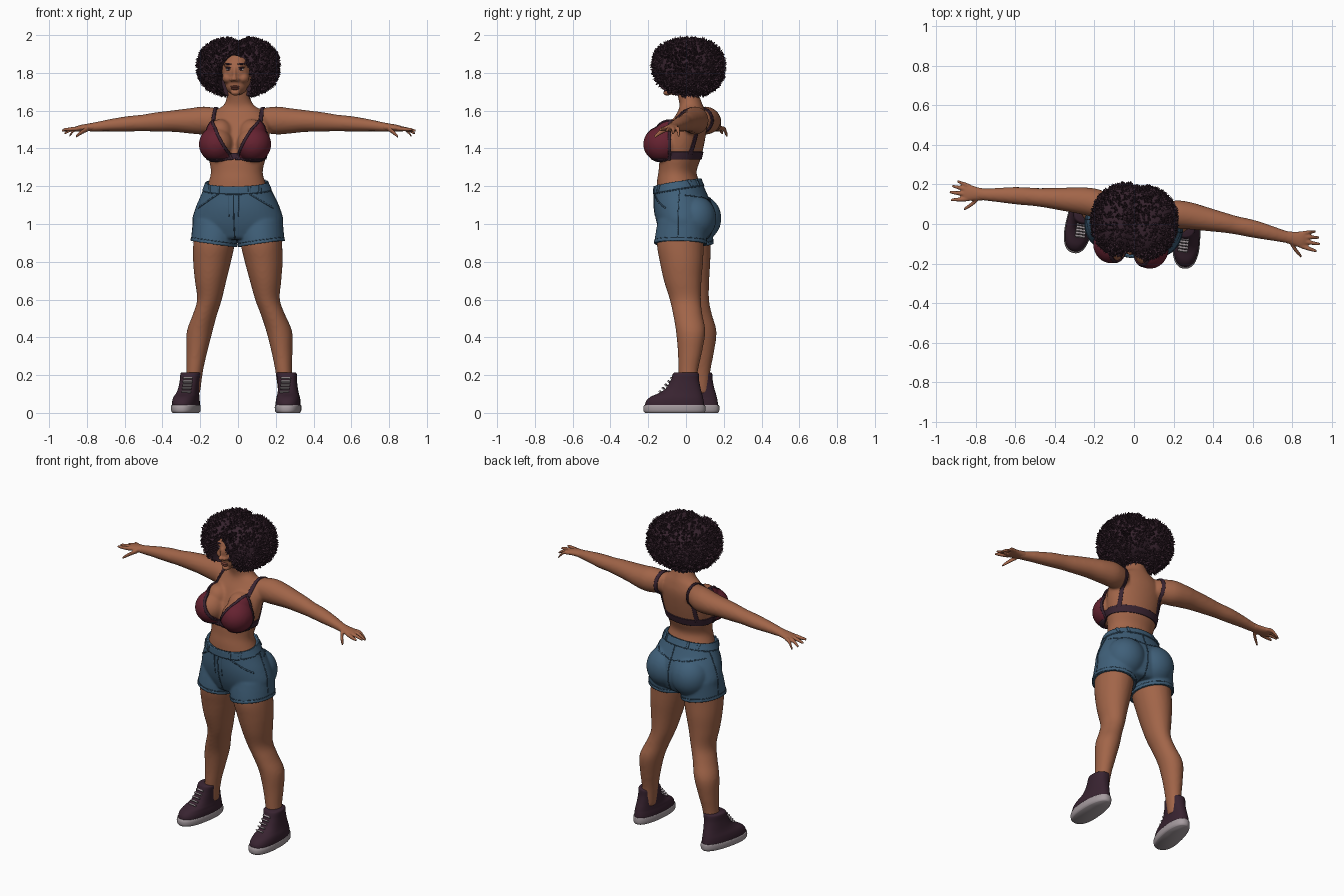
import bpy, bmesh, math, random
from math import sin, cos, pi
from mathutils import Vector, Matrix

random.seed(4)
if "Cube" in bpy.data.objects:
    bpy.data.objects.remove(bpy.data.objects["Cube"])


def colour(name, r, g, b):
    mat = bpy.data.materials.new(name)
    mat.use_nodes = True
    mat.diffuse_color = (r, g, b, 1)
    bsdf = next(n for n in mat.node_tree.nodes if n.type == 'BSDF_PRINCIPLED')
    bsdf.inputs["Base Color"].default_value = (r, g, b, 1)
    bsdf.inputs["Roughness"].default_value = 0.8
    return mat


skin = colour("brown skin", .36, .13, .066)
lip = colour("lip brown", .22, .065, .045)
denim = colour("blue denim", .05, .115, .19)
seam = colour("dark denim", .032, .075, .125)
wine = colour("wine red", .13, .016, .03)
plum = colour("dark plum", .04, .017, .03)
hair_dark = colour("dark hair", .036, .016, .026)
grey = colour("pale grey", .38, .33, .35)
white = colour("eye white", .5, .42, .38)

TURN = Matrix.Rotation(math.radians(-8), 4, 'Z')


def add(name, bm, mats, smooth=True, mirror=False, voxel=0, solid=0):
    """Turn a bmesh into a finished object, fusing its shells if voxel is given."""
    if not solid:
        bmesh.ops.recalc_face_normals(bm, faces=bm.faces)
    mesh = bpy.data.meshes.new(name)
    bm.to_mesh(mesh)
    bm.free()
    obj = bpy.data.objects.new(name, mesh)
    bpy.context.collection.objects.link(obj)
    if voxel:
        fuse = obj.modifiers.new("fuse", 'REMESH')
        fuse.mode, fuse.voxel_size = 'VOXEL', voxel
        relax = obj.modifiers.new("relax", 'SMOOTH')
        relax.factor, relax.iterations = .5, 6
        deps = bpy.context.evaluated_depsgraph_get()
        obj.data = bpy.data.meshes.new_from_object(obj.evaluated_get(deps))
        obj.modifiers.clear()
    obj.data.materials.clear()
    for m in mats:
        obj.data.materials.append(m)
    if mirror:
        obj.modifiers.new("mirror", 'MIRROR')
    if solid:
        shell = obj.modifiers.new("thickness", 'SOLIDIFY')
        shell.thickness, shell.offset = solid, -1
    if smooth:
        obj.data.shade_smooth()
    obj.matrix_world = TURN
    return obj


def spline(rows, sub=4):
    out = []
    for i in range(len(rows) - 1):
        p = [rows[max(0, min(len(rows) - 1, i + k))] for k in (-1, 0, 1, 2)]
        for s in range(sub):
            t = s / sub
            out.append([b + .5 * t * (c - a + t * (2 * a - 5 * b + 4 * c - d + t * (3 * (b - c) + d - a)))
                        for a, b, c, d in zip(*p)])
    return out + [list(rows[-1])]


def skin_rings(bm, rings):
    loops = [[bm.verts.new(co) for co in ring] for ring in rings]
    for lower, upper in zip(loops, loops[1:]):
        for i in range(len(lower)):
            j = (i + 1) % len(lower)
            bm.faces.new((lower[i], lower[j], upper[j], upper[i]))
    bm.faces.new(loops[0][::-1])
    bm.faces.new(loops[-1])


def loft(bm, rows, axis='Z', side=1, seg=28):
    """Rows: position along the axis, two centre values, two radii."""
    rings = []
    for p, a, b, r, q in spline(rows):
        ring = []
        for i in range(seg):
            t = 2 * pi * i / seg
            u, v = a + r * cos(t), b + q * sin(t)
            ring.append((side * u, v, p) if axis == 'Z' else (side * p, u, v))
        rings.append(ring)
    skin_rings(bm, rings)


def ball(bm, c, r, both=False):
    for s in ((1, -1) if both else (1,)):
        m = Matrix.Translation((c[0] * s, c[1], c[2])) @ Matrix.Diagonal((*r, 1))
        bmesh.ops.create_uvsphere(bm, u_segments=24, v_segments=16, radius=1, matrix=m)


# Body: torso, arms and legs fused into one smooth skin
bm = bmesh.new()
loft(bm, [(.93, 0, 0, .17, .11), (1, 0, 0, .228, .138), (1.08, 0, -.012, .212, .143),
          (1.16, 0, -.03, .176, .126), (1.23, 0, -.043, .148, .11), (1.28, 0, -.045, .138, .1),
          (1.35, 0, -.03, .152, .108), (1.45, 0, -.008, .168, .108), (1.54, 0, .018, .165, .093),
          (1.6, 0, .03, .12, .07), (1.64, 0, .025, .072, .06), (1.72, 0, 0, .055, .055)], seg=40)
for s in (1, -1):
    loft(bm, [(.1, .05, 1.55, .06, .06), (.19, .075, 1.548, .072, .074), (.27, .08, 1.546, .069, .067),
              (.35, .076, 1.545, .061, .058), (.45, .07, 1.54, .051, .051), (.52, .065, 1.535, .046, .044),
              (.6, .06, 1.53, .045, .041), (.7, .05, 1.522, .037, .032), (.77, .042, 1.514, .031, .025),
              (.81, .04, 1.511, .031, .022)], 'X', s)
    loft(bm, [(1.02, .115, 0, .11, .12), (.9, .126, -.012, .11, .125), (.8, .138, -.005, .1, .115),
              (.7, .147, .003, .083, .1), (.6, .155, .018, .065, .083), (.52, .182, .035, .064, .078),
              (.43, .213, .055, .068, .078), (.32, .228, .053, .055, .064), (.22, .238, .045, .044, .052),
              (.1, .25, .045, .04, .045)], 'Z', s)
ball(bm, (.095, .062, 1.03), (.105, .1, .11), True)
ball(bm, (.098, -.112, 1.422), (.088, .096, .088), True)
ball(bm, (.085, -.07, 1.48), (.07, .075, .075), True)
body = add("body", bm, [skin], voxel=.009)

# Hands with spread fingers
bm = bmesh.new()
for s in (1, -1):
    loft(bm, [(.77, .042, 1.514, .03, .022), (.81, .04, 1.511, .034, .02), (.85, .04, 1.507, .042, .017),
              (.875, .042, 1.502, .04, .013)], 'X', s)
    for y0, y1, x1, z1 in ((.008, -.008, .935, 1.5), (.032, .03, .946, 1.494),
                           (.054, .062, .938, 1.478), (.072, .09, .915, 1.465)):
        loft(bm, [(.85, y0, 1.506, .012, .012), ((.85 + x1) / 2, (y0 + y1) / 2, 1.502, .011, .011),
                  (x1, y1, z1, .007, .007)], 'X', s, 12)
    loft(bm, [(.8, .015, 1.505, .014, .014), (.83, -.018, 1.488, .013, .013),
              (.862, -.046, 1.462, .008, .008)], 'X', s, 12)
add("hands", bm, [skin], voxel=.0045)

# Head and facial features
bm = bmesh.new()
ball(bm, (0, -.03, 1.805), (.08, .105, .115))
ball(bm, (0, -.055, 1.738), (.06, .063, .057))
ball(bm, (.04, -.085, 1.772), (.032, .04, .03), True)
ball(bm, (0, -.131, 1.797), (.011, .014, .036))
ball(bm, (0, -.141, 1.768), (.016, .019, .013))
ball(bm, (.015, -.131, 1.764), (.011, .013, .01), True)
ball(bm, (.034, -.112, 1.843), (.03, .018, .011), True)
ball(bm, (0, -.1, 1.695), (.025, .022, .016))
add("head", bm, [skin], voxel=.0055)
for name, mat, c, r, both in (("eyes", white, (.033, -.119, 1.819), (.015, .011, .008), True),
                              ("irises", plum, (.033, -.127, 1.819), (.0065, .005, .0065), True),
                              ("eyelids", plum, (.033, -.121, 1.827), (.018, .012, .0035), True),
                              ("eyebrows", plum, (.036, -.125, 1.847), (.021, .007, .0045), True),
                              ("upper_lip", lip, (0, -.116, 1.727), (.025, .012, .0055), False),
                              ("lower_lip", lip, (0, -.115, 1.717), (.022, .013, .007), False)):
    bm = bmesh.new()
    ball(bm, c, r, both)
    add(name, bm, [mat])

# Curly hair: parted volume, opened for the face, covered in tufts
bm = bmesh.new()
bmesh.ops.create_icosphere(bm, subdivisions=6, radius=1)
for v in bm.verts:
    d = v.co / sum(abs(k) ** 2.3 for k in v.co) ** (1 / 2.3)
    p = Vector((d.x * .212, d.y * .188 + .012, d.z * .155 + 1.832))
    part = math.exp(-(p.x / .035) ** 2)
    p.z -= .03 * part * max(0, d.z)
    p.y -= .015 * part * d.y
    if p.y < -.02 and (p.x / .088) ** 2 + ((p.z - 1.765) / .13) ** 2 < 1:
        p.y = -.02
    v.co = p
bm.normal_update()
roots = [(v.co.copy(), v.normal.copy()) for v in bm.verts if abs(v.co.y + .02) > .004 or abs(v.co.x) > .1]
for co, n in random.sample(roots, 2400):
    side = n.cross(Vector((random.uniform(-1, 1), random.uniform(-1, 1), random.uniform(-1, 1)))).normalized()
    up = n.cross(side)
    base = [bm.verts.new(co - n * .006 + .012 * (side * cos(a) + up * sin(a))) for a in (0, 2 * pi / 3, 4 * pi / 3)]
    tip = bm.verts.new(co + n * random.uniform(.008, .019) + up * random.uniform(-.01, .01))
    for i in range(3):
        bm.faces.new((base[i], base[(i + 1) % 3], tip))
add("hair", bm, [hair_dark], smooth=False)


def patch(name, src, planes, mat, lift, solid=.008):
    """Copy the left half of a surface inside the cutting planes, lifted off it."""
    bm = bmesh.new()
    bm.from_mesh(src.data)
    for co, no in [((0, 0, 0), (-1, 0, 0))] + planes:
        bmesh.ops.bisect_plane(bm, geom=bm.verts[:] + bm.edges[:] + bm.faces[:], dist=1e-5,
                               plane_co=co, plane_no=no, clear_outer=True)
    bm.normal_update()
    for v in bm.verts:
        x = v.co.x
        v.co += v.normal * lift
        if abs(x) < 1e-4:
            v.co.x = 0
    return add(name, bm, [mat], mirror=True, solid=solid)


def strip(a, b, w):
    """Two planes either side of a line in the front plane."""
    a = Vector((a[0], 0, a[1]))
    d = Vector((b[0], 0, b[1])) - a
    n = Vector((-d.z, 0, d.x)).normalized()
    return [(a + n * w / 2, n), (a - n * w / 2, -n)]


def lo(axis, val):
    n = Vector([-float(k == axis) for k in 'xyz'])
    return (-n * val, n)


def hi(axis, val):
    n = Vector([float(k == axis) for k in 'xyz'])
    return (n * val, n)


# Bra: cups, edging, band and shoulder straps
inner, outer = ((.125, 1.56), (.018, 1.365)), Vector((.11, 0, .055))
cup = [((.125, 0, 1.56), (-.195, 0, .107)), ((.147, 0, 1.55), outer), lo('z', 1.338), hi('y', -.06)]
patch("bra_cups", body, cup, wine, .007)
patch("cup_neck_edges", body, cup + strip(*inner, .026), plum, .01)
patch("cup_outer_edges", body, cup + [((.137, 0, 1.55), -outer)], plum, .01)
patch("cup_lower_edges", body, cup + [hi('z', 1.352)], plum, .01)
patch("cup_rear_edges", body, cup + [lo('y', -.074)], plum, .01)
patch("bra_band", body, [lo('z', 1.343), hi('z', 1.383), lo('y', -.075)], plum, .006)
patch("bra_bridge", body, [lo('z', 1.343), hi('z', 1.375), hi('x', .03), hi('y', 0)], plum, .008)
patch("bra_straps", body, [lo('z', 1.37), lo('x', .116), hi('x', .134)], plum, .006)

# Shorts, waistband, seams and hems
top, tilt = Vector((0, -.17, 1.195)), Vector((0, -.17, 1))
hem, slope = Vector((.03, 0, .882)), Vector((.14, 0, -1))
shorts = patch("shorts", body, [(top, tilt), (hem, slope)], denim, .013, .014)
front, back = hi('y', -.03), lo('y', .02)
below = (top - Vector((0, 0, .036)), tilt)
band = (below[0], -tilt)
patch("waistband", shorts, [band], denim, .004)
patch("waistband_seam", shorts, [below, (below[0] - Vector((0, 0, .005)), -tilt)], seam, .002)
for i, x in enumerate((.075, .125)):
    patch("belt_loops_%d" % i, shorts, [band, lo('x', x), hi('x', x + .012)], denim, .009)
patch("fly_stitch", shorts, [below, front, lo('z', 1.04), lo('x', .024), hi('x', .028)], seam, .002)
patch("centre_seam", shorts, [below, hi('x', .003)], seam, .002)
patch("front_pockets", shorts, [below, front, hi('x', .2)] + strip((.09, 1.155), (.2, 1.085), .007), seam, .003)
patch("back_yoke", shorts, [back] + strip((0, 1.12), (.2, 1.155), .005), seam, .002)
patch("side_seams", shorts, [below, lo('x', .1), lo('y', -.012), hi('y', -.007)], seam, .002)
cuff = hem + Vector((0, 0, .016))
patch("hems", shorts, [(cuff, -slope)], denim, .003)
patch("hem_stitches", shorts, [(cuff, slope), (cuff + Vector((0, 0, .004)), -slope)], seam, .002)


# High-top shoes
def shoe_part(name, rows, mats, rule, sub=6, seg=72):
    bm = bmesh.new()
    rings = []
    for z, y0, y1, w in spline(rows, sub):
        ring = []
        for i in range(seg):
            t = 2 * pi * i / seg
            c, s = cos(t), sin(t)
            y = (y0 + y1) / 2 + (y1 - y0) / 2 * math.copysign(abs(c) ** .85, c)
            x = w * math.copysign(abs(s) ** .85, s) * (1 - .1 * c)
            ring.append((x - .1 * max(0, z - .08), y, z))
        rings.append(ring)
    skin_rings(bm, rings)
    for f in bm.faces:
        f.material_index = rule(f.calc_center_median())
    bm.transform(Matrix.Translation((.272, -.015, 0)) @ Matrix.Rotation(.07, 4, 'Z'))
    add(name, bm, mats, mirror=True)


def upper_rule(c):
    toe = c.y < -.1 and c.z > .058
    quarter = -.06 < c.y < .07 and .055 + .25 * max(0, c.y) < c.z < .1 + .35 * c.y
    heel = c.y > .1 and .05 < c.z < .085
    return int(toe or quarter or heel or c.z > .2)


shoe_part("shoe_uppers", [(.03, -.165, .15, .064), (.06, -.16, .147, .064), (.085, -.135, .142, .06),
                          (.105, -.09, .137, .055), (.13, -.055, .13, .052), (.17, -.03, .122, .051),
                          (.205, -.018, .12, .053), (.214, -.01, .113, .048)], [plum, grey], upper_rule)
shoe_part("shoe_soles", [(0, -.165, .148, .06), (.01, -.172, .155, .067), (.03, -.173, .156, .069),
                         (.042, -.168, .154, .067)], [grey, plum], lambda c: int(c.z < .009), 3)

# Laces across the tongue
bm = bmesh.new()
for k in range(5):
    m = Matrix.Translation((.262, -.1 + k * .015, .112 + k * .018)) @ Matrix.Rotation(-.75, 4, 'X')
    bmesh.ops.create_cube(bm, size=1, matrix=m @ Matrix.Diagonal((.05, .012, .008, 1)))
add("laces", bm, [grey], smooth=False, mirror=True)
